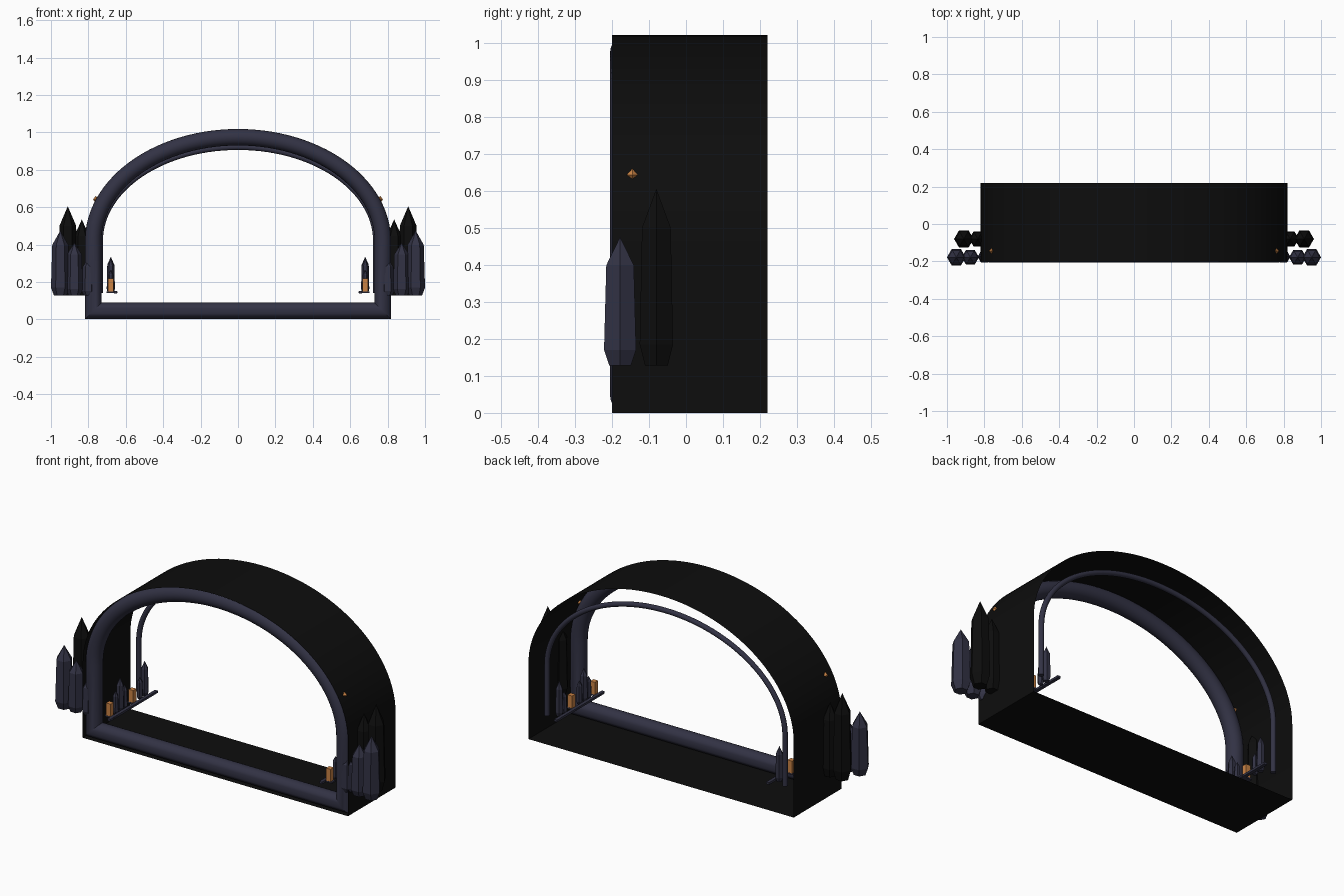
import bpy, bmesh
from math import pi, sin, cos

if "Cube" in bpy.data.objects:
    bpy.data.objects.remove(bpy.data.objects["Cube"])


def material(name, rgb, rough=0.8):
    m = bpy.data.materials.new(name)
    m.use_nodes = True
    m.diffuse_color = (*rgb, 1)
    bsdf = m.node_tree.nodes["Principled BSDF"]
    bsdf.inputs["Base Color"].default_value = (*rgb, 1)
    bsdf.inputs["Roughness"].default_value = rough
    return m


BLACK = material("soot black", (0.004, 0.004, 0.004))
SLATE = material("slate violet", (0.032, 0.032, 0.058))
AMBER = material("amber orange", (0.6, 0.23, 0.06))

HALF_WIDTH, SPRING, RISE = 0.82, 0.42, 0.6


def finish(name, bm, mat, smooth=False):
    bmesh.ops.recalc_face_normals(bm, faces=bm.faces)
    mesh = bpy.data.meshes.new(name)
    bm.to_mesh(mesh)
    bm.free()
    mesh.materials.append(mat)
    ob = bpy.data.objects.new(name, mesh)
    bpy.context.collection.objects.link(ob)
    if smooth:
        bpy.ops.object.select_all(action="DESELECT")
        ob.select_set(True)
        bpy.context.view_layer.objects.active = ob
        bpy.ops.object.shade_smooth_by_angle(angle=pi / 5)
    return ob


def outline(inset, foot, drop=0.0, steps=56):
    """Arch doorway outline in x and z, moved inward by inset."""
    w, h = HALF_WIDTH - inset, RISE - inset - drop
    arc = [(w * cos(pi * i / steps), SPRING + h * sin(pi * i / steps))
           for i in range(steps + 1)]
    return [(w, foot)] + arc + [(-w, foot)]


def loft(name, rings, mat, loop_path, loop_rings):
    """Skin a list of (y, outline) rings."""
    bm = bmesh.new()
    rows = [[bm.verts.new((x, y, z)) for x, z in pts] for y, pts in rings]
    n = len(rows[0])
    for r in range(len(rows) if loop_rings else len(rows) - 1):
        a, b = rows[r], rows[(r + 1) % len(rows)]
        for i in range(n if loop_path else n - 1):
            j = (i + 1) % n
            bm.faces.new((a[i], a[j], b[j], b[i]))
    if not loop_path:
        for end in (0, -1):
            bm.faces.new([row[end] for row in rows])
    return finish(name, bm, mat, smooth=True)


# Thin tunnel skin with its floor
loft("tunnel_shell", [(y, outline(0, 0)) for y in (-0.2, 0.22)],
     BLACK, True, False)

# Rounded front frame with mitred lower corners
rim, R = [], 0.044
for k in range(20):
    t = 2 * pi * k / 20
    d = 0.046 - R * cos(t)
    rim.append((-0.161 + R * sin(t), outline(d, d)))
loft("front_rim", rim, SLATE, True, True)

# Slim rib near the back
rib = []
for k in range(12):
    t = 2 * pi * k / 12
    rib.append((0.176 + 0.014 * sin(t),
                outline(0.084 - 0.014 * cos(t), 0.14, 0.016)))
loft("back_rib", rib, SLATE, False, True)


def crystal(name, x, y, base, top, radius, mat):
    """Six-sided pointed crystal, narrow at the foot."""
    bm = bmesh.new()
    h = top - base
    rows = []
    for level, scale in ((0, 0.68), (0.12, 1), (0.78, 0.86)):
        rows.append([bm.verts.new((x + radius * scale * cos(pi * k / 3),
                                   y + radius * scale * sin(pi * k / 3),
                                   base + h * level)) for k in range(6)])
    tip = bm.verts.new((x, y, top))
    bm.faces.new(rows[0])
    for k in range(6):
        j = (k + 1) % 6
        for a, b in zip(rows, rows[1:]):
            bm.faces.new((a[k], a[j], b[j], b[k]))
        bm.faces.new((rows[-1][k], rows[-1][j], tip))
    finish(name, bm, mat)


def box(name, centre, size, mat):
    bm = bmesh.new()
    bmesh.ops.create_cube(bm, size=1)
    bmesh.ops.scale(bm, vec=size, verts=bm.verts)
    bmesh.ops.translate(bm, vec=centre, verts=bm.verts)
    finish(name, bm, mat)


def gem(name, x, y, z, r):
    bm = bmesh.new()
    for depth in (r, -r):
        bmesh.ops.create_cone(bm, segments=4, radius1=r, radius2=0, depth=depth)
        bmesh.ops.translate(bm, vec=(0, 0, -depth / 2),
                            verts=[v for v in bm.verts if not v.tag])
        for v in bm.verts:
            v.tag = True
    bmesh.ops.translate(bm, vec=(x, y, z), verts=bm.verts)
    finish(name, bm, AMBER)


def diamond(name, x, y, z, r):
    bm = bmesh.new()
    ring = [bm.verts.new((x + r * cos(pi * k / 2), y + r * sin(pi * k / 2), z))
            for k in range(4)]
    for s in (1, -1):
        tip = bm.verts.new((x, y, z + s * r * 1.1))
        for k in range(4):
            bm.faces.new((ring[k], ring[(k + 1) % 4], tip))
    finish(name, bm, AMBER)


# x, y, top, radius
OUTER_SLATE = [(0.95, -0.178, 0.475, 0.05), (0.875, -0.178, 0.41, 0.046),
               (0.8, -0.175, 0.325, 0.036)]
OUTER_BLACK = [(0.91, -0.08, 0.605, 0.052), (0.835, -0.08, 0.535, 0.046)]
INNER_SLATE = [(0.68, 0.147, 0.335, 0.022), (0.68, 0.105, 0.26, 0.017),
               (0.68, -0.03, 0.27, 0.017), (0.68, -0.07, 0.325, 0.022),
               (0.68, -0.11, 0.265, 0.017)]

for side, sx in (("left", 1), ("right", -1)):
    # Crystal clusters outside and inside
    for label, group, mat, base in (("outer_crystal", OUTER_SLATE, SLATE, 0.128),
                                    ("dark_crystal", OUTER_BLACK, BLACK, 0.128),
                                    ("inner_crystal", INNER_SLATE, SLATE, 0.14)):
        for i, (x, y, top, r) in enumerate(group):
            crystal(f"{side}_{label}_{i + 1}", sx * x, y, base, top, r, mat)
    # Rail and amber blocks along the inner wall
    box(f"{side}_rail", (sx * 0.655, 0.005, 0.145), (0.018, 0.42, 0.012), SLATE)
    for i, y in enumerate((-0.16, 0.04)):
        box(f"{side}_amber_block_{i + 1}", (sx * 0.68, y, 0.18),
            (0.028, 0.028, 0.076), AMBER)
        box(f"{side}_block_base_{i + 1}", (sx * 0.674, y, 0.145),
            (0.06, 0.03, 0.008), SLATE)
    # Amber gem set in the shell
    diamond(f"{side}_gem", sx * 0.76, -0.145, 0.642, 0.016)
